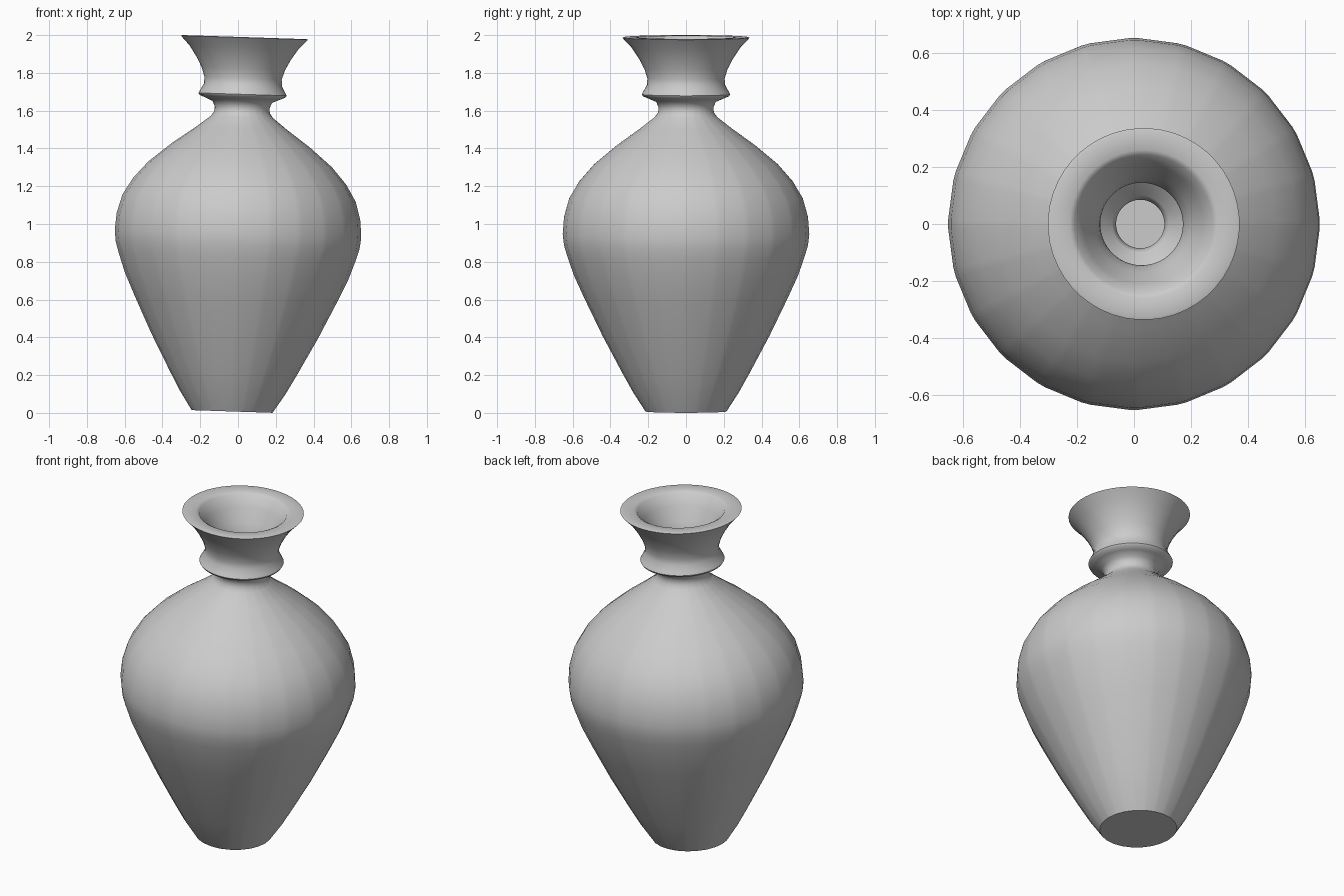
import bpy, bmesh, math
from mathutils import Matrix, Vector

cube = bpy.data.objects.get("Cube")
if cube:
    bpy.data.objects.remove(cube, do_unlink=True)

clay = bpy.data.materials.new("grey clay")
clay.use_nodes = True
clay.diffuse_color = (0.6, 0.6, 0.6, 1)
clay.node_tree.nodes["Principled BSDF"].inputs["Base Color"].default_value = (0.6, 0.6, 0.6, 1)

SIDES = 24
WALL = 0.06
# The whole vase leans slightly towards +x about its belly
LEAN = (Matrix.Translation((0, 0, 0.952)) @ Matrix.Rotation(0.033, 4, 'Y')
        @ Matrix.Translation((0, 0, -0.945)))


def ring(bm, r, z, faceted):
    """Paired vertices at each corner: narrow pairs make flat panels, even pairs a circle."""
    half = math.pi / SIDES
    spread = half * (0.2 if faceted else 0.5)
    if faceted:
        r *= math.cos(half) / math.cos(half - spread)
    return [bm.verts.new((r * math.cos(2 * half * i + s), r * math.sin(2 * half * i + s), z))
            for i in range(SIDES) for s in (-spread, spread)]


def inward(profile):
    """Shift an upward profile towards the axis by the wall thickness."""
    result = []
    for i, (r, z) in enumerate(profile):
        a = Vector(profile[max(i - 1, 0)])
        b = Vector(profile[min(i + 1, len(profile) - 1)])
        t = (b - a).normalized()
        result.append((r - WALL * t.y, z + WALL * t.x))
    return result


# Outer body, from the flat foot to the throat
body = [(0.215, 0), (0.28, 0.1), (0.336, 0.2), (0.443, 0.4), (0.54, 0.6), (0.595, 0.72),
        (0.63, 0.82), (0.648, 0.88), (0.655, 0.94), (0.648, 1.03), (0.62, 1.13),
        (0.566, 1.22), (0.487, 1.31), (0.367, 1.41), (0.242, 1.5),
        (0.165, 1.56), (0.148, 1.585)]
# Neck, collar and flared mouth
neck = [(0.145, 1.61), (0.158, 1.64), (0.2, 1.658), (0.228, 1.67), (0.234, 1.68),
        (0.225, 1.697), (0.207, 1.73), (0.205, 1.765), (0.221, 1.815), (0.25, 1.87),
        (0.29, 1.93), (0.33, 1.972), (0.337, 1.98)]
# Flat lip and the hollow of the mouth, collar and throat
hollow = [(0.328, 1.983), (0.26, 1.982), (0.243, 1.973), (0.21, 1.91), (0.17, 1.835),
          (0.15, 1.785), (0.145, 1.755), (0.152, 1.72), (0.165, 1.69), (0.155, 1.675),
          (0.1, 1.645), (0.085, 1.61)]
# Inside of the body, down to a flat floor
inside = inward(body[2:])[::-1] + [(0.19, WALL)]

bm = bmesh.new()
rings = [ring(bm, r, z, faceted)
         for part, faceted in ((body, True), (neck, False), (hollow, False), (inside, True))
         for r, z in part]
for a, b in zip(rings, rings[1:]):
    for i in range(len(a)):
        j = (i + 1) % len(a)
        bm.faces.new((a[i], a[j], b[j], b[i]))
bm.faces.new(rings[0][::-1])
bm.faces.new(rings[-1])
bm.transform(LEAN)

mesh = bpy.data.meshes.new("vase")
bm.to_mesh(mesh)
bm.free()
mesh.materials.append(clay)
vase = bpy.data.objects.new("vase", mesh)
bpy.context.collection.objects.link(vase)
bpy.ops.object.select_all(action='DESELECT')
vase.select_set(True)
bpy.context.view_layer.objects.active = vase
bpy.ops.object.shade_smooth_by_angle(angle=math.radians(55))
